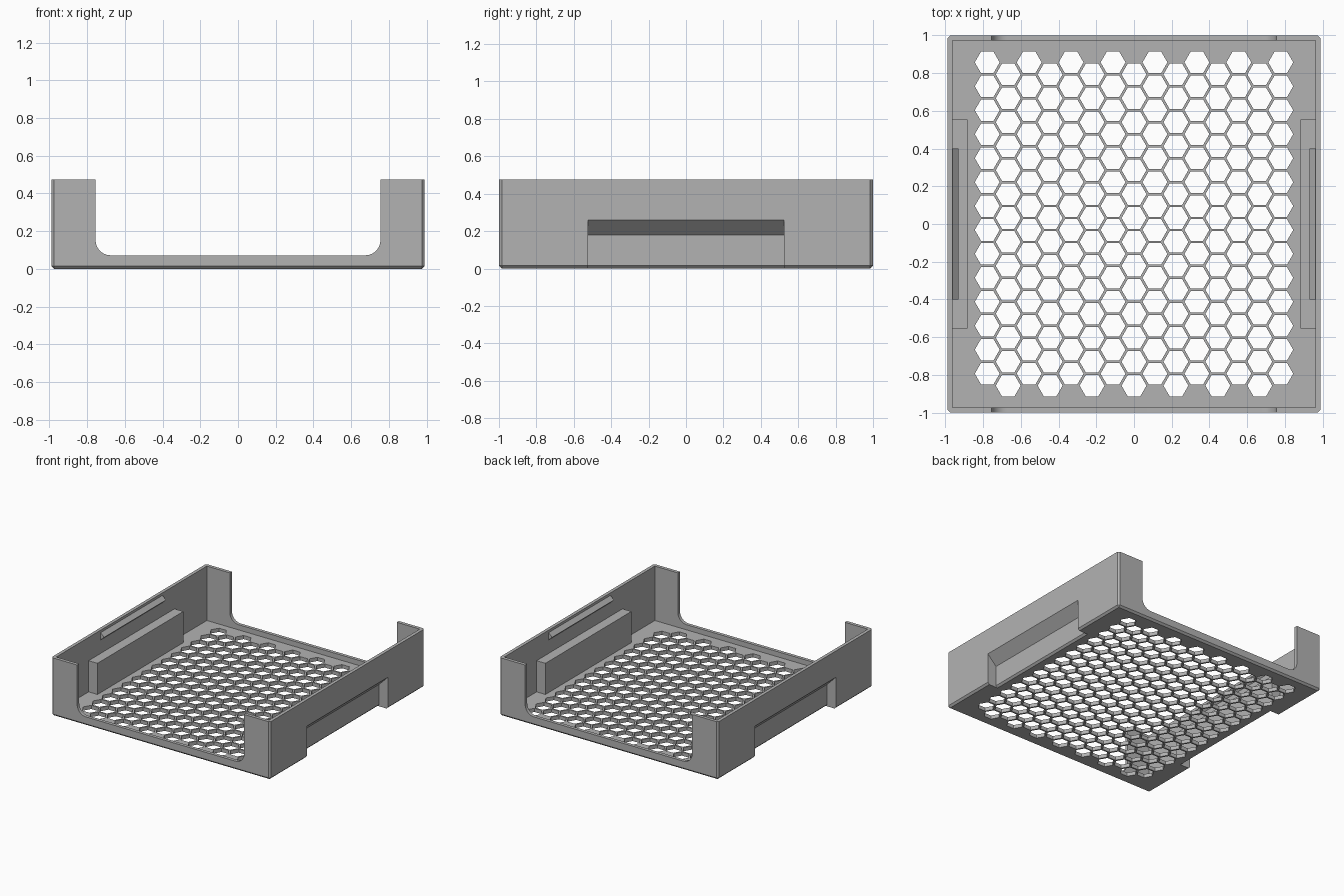
import bpy, bmesh, math
from mathutils import Matrix

cube = bpy.data.objects.get("Cube")
if cube:
    bpy.data.objects.remove(cube, do_unlink=True)

grey = bpy.data.materials.new("plain grey")
grey.use_nodes = True
colour = (0.45, 0.45, 0.45, 1)
grey.diffuse_color = colour
grey.node_tree.nodes["Principled BSDF"].inputs["Base Color"].default_value = colour

HX, HY, H = 0.99, 1.0, 0.475     # outer half sizes and height
WALL, FLOOR, CHAMFER = 0.027, 0.03, 0.015


def make(name, bm):
    bmesh.ops.recalc_face_normals(bm, faces=bm.faces)
    mesh = bpy.data.meshes.new(name)
    bm.to_mesh(mesh)
    bm.free()
    mesh.materials.append(grey)
    ob = bpy.data.objects.new(name, mesh)
    bpy.context.collection.objects.link(ob)
    return ob


def add_box(bm, x0, x1, y0, y1, z0, z1):
    m = Matrix.Translation(((x0 + x1) / 2, (y0 + y1) / 2, (z0 + z1) / 2))
    m = m @ Matrix.Diagonal((x1 - x0, y1 - y0, z1 - z0, 1))
    bmesh.ops.create_cube(bm, size=1, matrix=m)


def add_prism(bm, profile, half):
    """Extrude an (x, z) profile from -half to +half along y."""
    face = bm.faces.new([bm.verts.new((x, -half, z)) for x, z in profile])
    out = bmesh.ops.extrude_face_region(bm, geom=[face])["geom"]
    verts = [v for v in out if isinstance(v, bmesh.types.BMVert)]
    bmesh.ops.translate(bm, verts=verts, vec=(0, 2 * half, 0))


def combine(target, tool, operation):
    """Apply a boolean and discard the tool."""
    tool.hide_render = True
    mod = target.modifiers.new(operation, "BOOLEAN")
    mod.operation, mod.solver, mod.object = operation, "EXACT", tool
    bpy.context.view_layer.objects.active = target
    bpy.ops.object.modifier_apply(modifier=mod.name)
    bpy.data.objects.remove(tool, do_unlink=True)


# Outer body, chamfered on the upright and bottom edges
bm = bmesh.new()
add_box(bm, -HX, HX, -HY, HY, 0, H)
edges = [e for e in bm.edges if min(v.co.z for v in e.verts) < 0.01]
bmesh.ops.bevel(bm, geom=edges, offset=CHAMFER, segments=1, affect="EDGES")
tray = make("tray", bm)

# Hollow interior
bm = bmesh.new()
add_box(bm, WALL - HX, HX - WALL, WALL - HY, HY - WALL, FLOOR, 1)
combine(tray, make("cavity_cutter", bm), "DIFFERENCE")

# Inner housings behind the side grips
bm = bmesh.new()
for s in (-1, 1):
    xs = sorted((s * 0.883, s * (HX - WALL / 2)))
    add_box(bm, *xs, -0.555, 0.555, FLOOR / 2, 0.285)
combine(tray, make("grip_housing", bm), "UNION")

# Side grip recesses with a sloping roof, open at the bottom
grip = [(0.81, -0.1), (0.895, 0), (0.91, CHAMFER), (0.91, 0.18),
        (HX, 0.26), (1.1, 0.26), (1.1, -0.1)]
bm = bmesh.new()
for s in (-1, 1):
    add_prism(bm, [(s * x, z) for x, z in grip], 0.525)
combine(tray, make("grip_cutter", bm), "DIFFERENCE")

# Wide opening through front and back, rounded at its lower corners
half, sill, r, steps = 0.755, 0.072, 0.08, 12
arc = [(half - r + r * math.sin(a), sill + r - r * math.cos(a))
       for a in (math.pi / 2 * i / steps for i in range(steps + 1))]
opening = arc + [(half, 1), (-half, 1)] + [(-x, z) for x, z in reversed(arc)]
bm = bmesh.new()
add_prism(bm, opening, 1.2)
combine(tray, make("opening_cutter", bm), "DIFFERENCE")

# Honeycomb vents through the floor
bm = bmesh.new()
PITCH = 0.127
for col in range(15):
    shift = PITCH / 4 * (1 if col % 2 == 0 else -1)
    for row in range(14):
        pos = ((col - 7) * 0.1112, shift + (row - 6.5) * PITCH, 0)
        m = Matrix.Translation(pos) @ Matrix.Rotation(math.pi / 6, 4, "Z")
        bmesh.ops.create_cone(bm, cap_ends=True, segments=6, radius1=0.066,
                              radius2=0.066, depth=0.2, matrix=m)
combine(tray, make("vent_cutter", bm), "DIFFERENCE")

# Snap ridges high on the inner side walls
for s, side in ((1, "left"), (-1, "right")):
    bm = bmesh.new()
    x = HX - WALL
    ridge = [(x + 0.005, 0.395), (x, 0.395), (0.931, 0.425), (x, 0.455), (x + 0.005, 0.455)]
    add_prism(bm, [(s * px, z) for px, z in ridge], 0.4)
    make(side + "_snap_ridge", bm)

# Smooth only the rounded corners
bpy.ops.object.select_all(action="DESELECT")
tray.select_set(True)
bpy.context.view_layer.objects.active = tray
bpy.ops.object.shade_smooth_by_angle(angle=math.radians(30))
